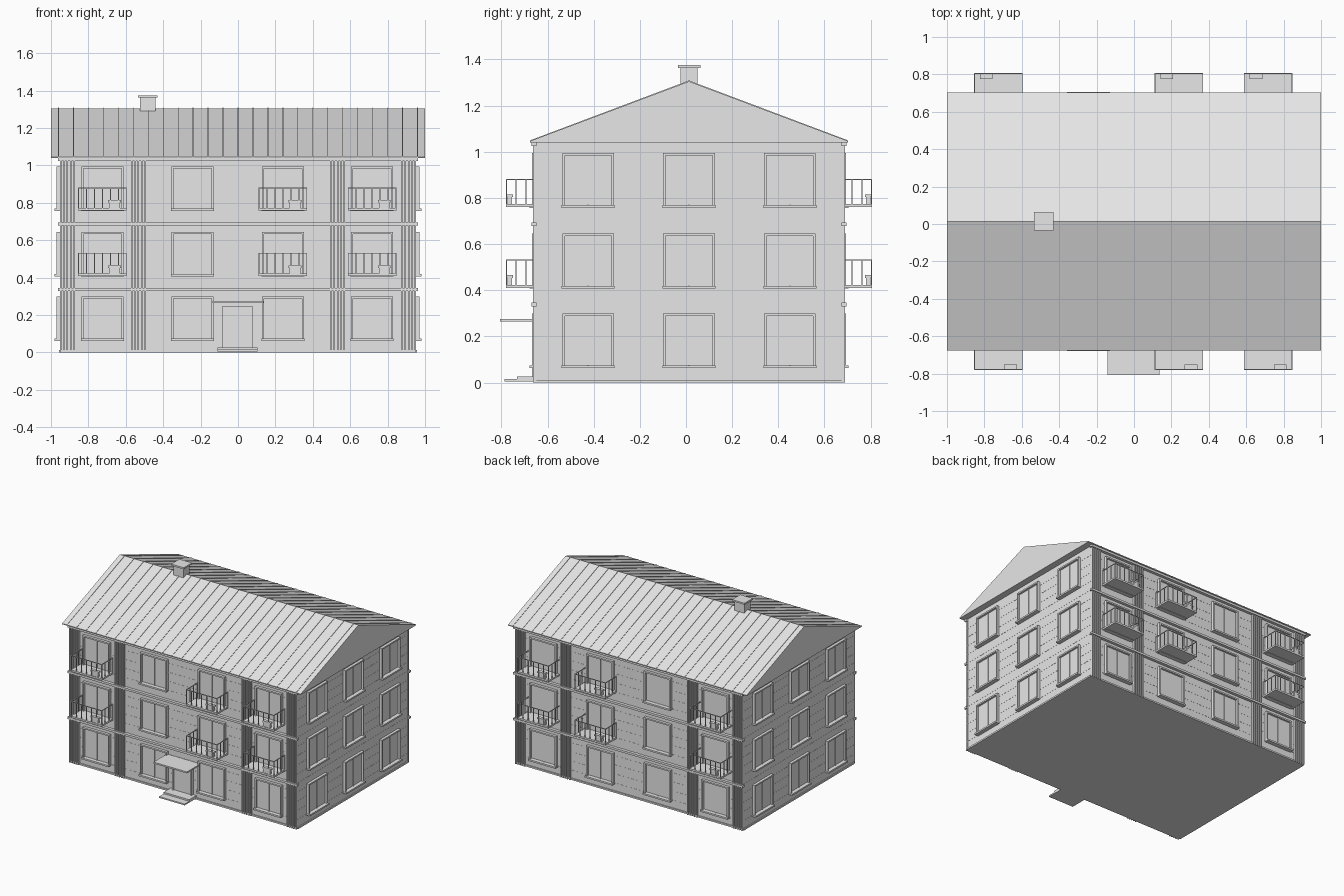
import bpy, bmesh
from mathutils import Matrix, Vector

if "Cube" in bpy.data.objects:
    bpy.data.objects.remove(bpy.data.objects["Cube"])

grey = bpy.data.materials.new("light grey")
grey.diffuse_color = (0.8, 0.8, 0.8, 1)
grey.use_nodes = True
grey.node_tree.nodes["Principled BSDF"].inputs["Base Color"].default_value = grey.diffuse_color

YC = 0.013                      # centre line of the house
HX, HY = 0.95, 0.66             # half sizes of the walls
EAVE, RIDGE = 1.04, 1.305
FLOORS = (0.065, 0.41, 0.76)    # window sill heights
COLUMNS = (-0.725, -0.243, 0.24, 0.717)


def wall_frame(ox, oy, u, d):
    """Matrix from wall space (along, outward, up) to world space."""
    return Matrix(((u[0], d[0], 0, ox), (u[1], d[1], 0, oy), (0, 0, 1, 0), (0, 0, 0, 1)))


FRONT = wall_frame(0, YC - HY, (1, 0), (0, -1))
BACK = wall_frame(0, YC + HY, (-1, 0), (0, 1))
RIGHT = wall_frame(HX, YC, (0, 1), (1, 0))
LEFT = wall_frame(-HX, YC, (0, -1), (-1, 0))
WORLD = Matrix.Identity(4)


def finish(name, bm):
    bmesh.ops.recalc_face_normals(bm, faces=bm.faces)
    mesh = bpy.data.meshes.new(name)
    bm.to_mesh(mesh)
    bm.free()
    mesh.materials.append(grey)
    obj = bpy.data.objects.new(name, mesh)
    bpy.context.collection.objects.link(obj)
    return obj


def boxes(name, frame, spans):
    """One object from boxes given as (x0, x1, y0, y1, z0, z1)."""
    bm = bmesh.new()
    for x0, x1, y0, y1, z0, z1 in spans:
        m = Matrix.Translation(((x0 + x1) / 2, (y0 + y1) / 2, (z0 + z1) / 2))
        s = Matrix.Diagonal((x1 - x0, y1 - y0, z1 - z0, 1))
        bmesh.ops.create_cube(bm, size=1, matrix=frame @ m @ s)
    return finish(name, bm)


def prism(name, profile, x0, x1):
    """Solid with a (y, z) profile stretched along x."""
    bm = bmesh.new()
    face = bm.faces.new([bm.verts.new((x0, y, z)) for y, z in profile])
    ext = bmesh.ops.extrude_face_region(bm, geom=[face], use_keep_orig=True)
    verts = [g for g in ext["geom"] if isinstance(g, bmesh.types.BMVert)]
    bmesh.ops.translate(bm, verts=verts, vec=Vector((x1 - x0, 0, 0)))
    return finish(name, bm)


def window(name, frame, u, z):
    w, h, t = 0.112, 0.235, 0.011
    boxes(name, frame, [
        (u - w, u - w + t, 0, 0.02, z, z + h),
        (u + w - t, u + w, 0, 0.02, z, z + h),
        (u - w, u + w, 0, 0.02, z + h - t, z + h),
        (u - w - 0.003, u + w + 0.003, 0, 0.032, z - 0.003, z + 0.009),   # sill
        (u - 0.003, u + 0.003, 0, 0.009, z, z + h),                       # mullion
        (u - w + t, u + w - t, 0, 0.005, z + t, z + h - t),               # glass
    ])


def balcony(name, frame, u, z):
    w, d, top = 0.13, 0.133, z + 0.123
    boxes(name + "_slab", frame, [(u - w, u + w, 0, d, z, z + 0.013)])
    t = 0.0025
    rails = [(u - w, u + w, d - 2 * t, d, top - 2 * t, top)]
    for s in (-1, 1):
        e = u + s * (w - t)
        rails.append((e - t, e + t, 0, d, top - 2 * t, top))
        for k in range(3):
            c = 0.003 + k * 0.043
            rails.append((e - t, e + t, c - t, c + t, z, top))
    for k in range(7):
        c = u - w + t + k * (2 * w - 2 * t) / 6
        rails.append((c - t, c + t, d - 2 * t, d, z, top))
    boxes(name + "_railing", frame, rails)
    # planter with a lip
    boxes(name + "_planter", frame, [
        (u + 0.036, u + 0.094, d - 0.025, d - 0.006, z + 0.013, z + 0.047),
        (u + 0.031, u + 0.099, d - 0.030, d - 0.005, z + 0.043, z + 0.055)])


# walls and roof
boxes("walls", WORLD, [(-HX, HX, YC - HY, YC + HY, 0, EAVE)])
RY = 0.69
prism("roof", [(YC - RY, EAVE), (YC + RY, EAVE), (YC + RY, EAVE + 0.006),
               (YC, RIDGE), (YC - RY, EAVE + 0.006)], -1, 1)

# standing seams on the roof
for k in range(25):
    x = -0.96 + k * 0.08
    prism("roof_seam", [(YC - RY, EAVE + 0.003), (YC, RIDGE - 0.003), (YC + RY, EAVE + 0.003),
                        (YC + RY, EAVE + 0.009), (YC, RIDGE + 0.004), (YC - RY, EAVE + 0.009)],
          x - 0.002, x + 0.002)

# chimney
boxes("chimney", WORLD, [(-0.524, -0.44, -0.024, 0.05, 1.2, 1.37)])
boxes("chimney_cap", WORLD, [(-0.535, -0.43, -0.035, 0.063, 1.363, 1.375)])

# details of the long walls
for side, frame, sign in (("front", FRONT, 1), ("back", BACK, -1)):
    # cornice and storey ledges
    boxes(side + "_ledges", frame,
          [(-0.962, 0.962, 0, 0.022, z, z + 0.016) for z in (0.33, 0.678, 1.024)])
    # ribbed pilasters
    for c in (-0.912, -0.532, 0.532, 0.912):
        spans = [(c - 0.04, c + 0.04, 0, 0.006, 0, EAVE)]
        spans += [(c - 0.04 + k * 0.018, c - 0.032 + k * 0.018, 0, 0.015, 0, EAVE)
                  for k in range(5)]
        boxes(side + "_pilaster", frame, spans)
    for i, x in enumerate(COLUMNS):
        for f, z in enumerate(FLOORS):
            window(side + "_window", frame, sign * x, z)
            if f > 0 and i != 1:
                balcony(side + "_balcony", frame, sign * x, z)

# windows of the gable walls
for side, frame in (("right", RIGHT), ("left", LEFT)):
    for u in (-0.437, 0, 0.437):
        for z in FLOORS:
            window(side + "_window", frame, u, z)

# thin siding joints and a low base strip
for side, frame, half in (("front", FRONT, HX), ("back", BACK, HX),
                          ("right", RIGHT, HY), ("left", LEFT, HY)):
    boxes(side + "_siding_joints", frame,
          [(-half, half, 0, 0.001, k * 0.069, k * 0.069 + 0.002) for k in range(1, 15)])
    boxes(side + "_base", frame, [(-half, half, 0, 0.008, 0, 0.012)])

# entrance
boxes("door", FRONT, [(-0.078, 0.072, 0, 0.012, 0.02, 0.24)])
boxes("door_frame", FRONT, [(-0.085, -0.075, 0, 0.02, 0.02, 0.245),
                            (0.069, 0.079, 0, 0.02, 0.02, 0.245),
                            (-0.085, 0.079, 0, 0.02, 0.236, 0.245)])
boxes("entrance_canopy", FRONT, [(-0.143, 0.137, 0, 0.16, 0.264, 0.275)])
boxes("entrance_steps", FRONT, [(-0.11, 0.104, 0, 0.14, 0.005, 0.015),
                                (-0.11, 0.104, 0, 0.085, 0.013, 0.027)])
